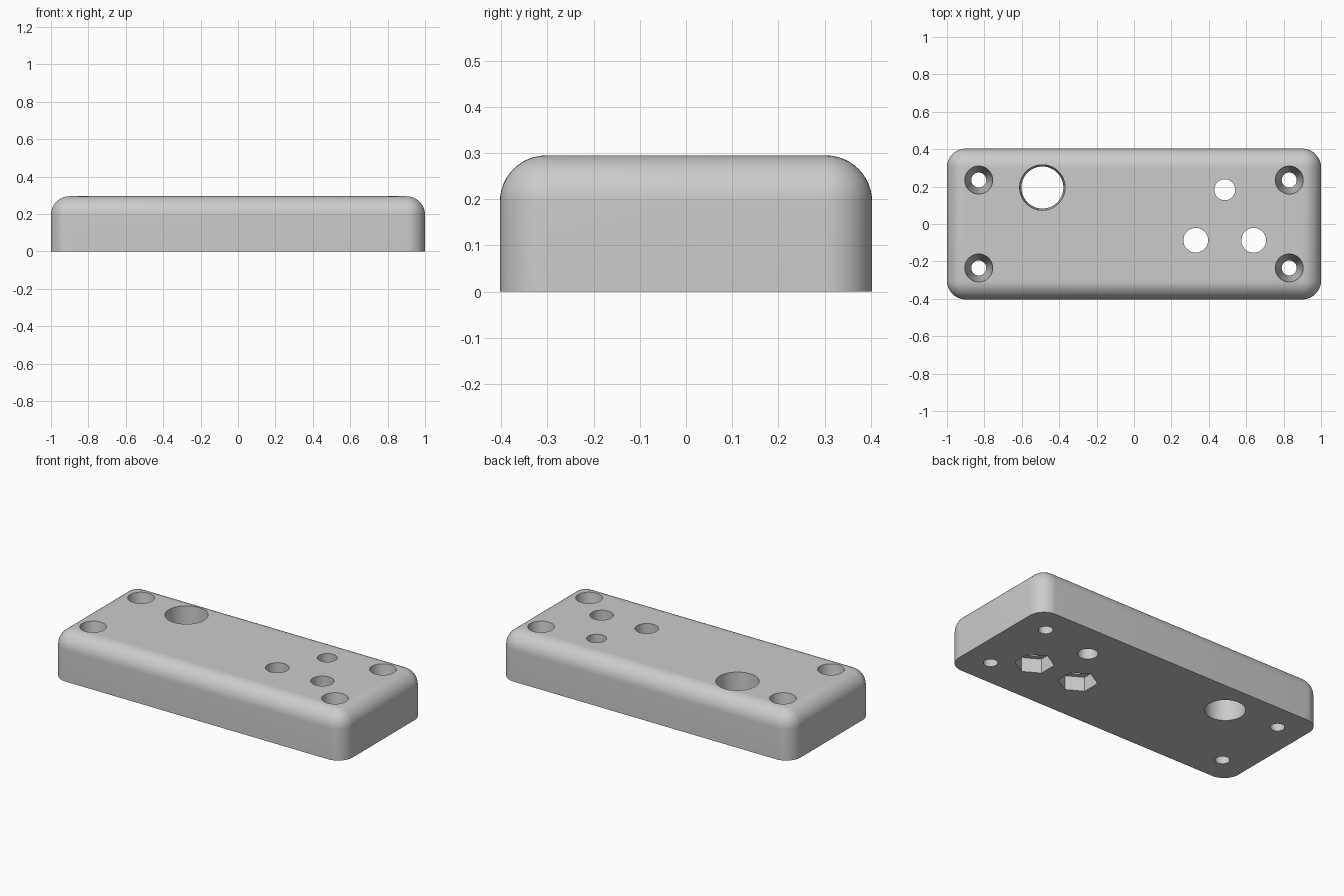
import bpy
import bmesh
from mathutils import Matrix

LENGTH, WIDTH, HEIGHT, RADIUS = 2.0, 0.806, 0.295, 0.1

cube = bpy.data.objects.get("Cube")
if cube:
    bpy.data.objects.remove(cube, do_unlink=True)

grey = bpy.data.materials.new("plain grey")
grey.use_nodes = True
colour = (0.6, 0.6, 0.6, 1)
grey.diffuse_color = colour
grey.node_tree.nodes["Principled BSDF"].inputs["Base Color"].default_value = colour


def make_object(name, bm):
    mesh = bpy.data.meshes.new(name)
    bm.to_mesh(mesh)
    bm.free()
    mesh.materials.append(grey)
    obj = bpy.data.objects.new(name, mesh)
    bpy.context.collection.objects.link(obj)
    return obj


# Block with rounded vertical and top edges and a flat underside
bm = bmesh.new()
bmesh.ops.create_cube(bm, size=1)
bmesh.ops.scale(bm, vec=(LENGTH, WIDTH, HEIGHT), verts=bm.verts)
bmesh.ops.translate(bm, vec=(0, 0, HEIGHT / 2), verts=bm.verts)
rounded = [e for e in bm.edges if max(v.co.z for v in e.verts) > HEIGHT / 2]
bmesh.ops.bevel(bm, geom=rounded, offset=RADIUS, segments=12, profile=0.5,
                affect='EDGES', clamp_overlap=True)
block = make_object("mounting_block", bm)


def cut(name, x, y, low_radius, high_radius, low, high, sides=64):
    """Subtract a straight or tapered hole between two heights."""
    bm = bmesh.new()
    bmesh.ops.create_cone(bm, cap_ends=True, segments=sides,
                          radius1=low_radius, radius2=high_radius,
                          depth=high - low,
                          matrix=Matrix.Translation((x, y, (low + high) / 2)))
    cutter = make_object(name, bm)
    cutter.hide_render = True
    mod = block.modifiers.new(name, 'BOOLEAN')
    mod.operation = 'DIFFERENCE'
    mod.solver = 'EXACT'
    mod.object = cutter
    bpy.context.view_layer.objects.active = block
    bpy.ops.object.modifier_apply(modifier=mod.name)
    bpy.data.objects.remove(cutter, do_unlink=True)


BELOW, ABOVE = -0.01, HEIGHT + 0.01

# Tapered screw holes in the four corners
for sx in (-1, 1):
    for sy in (-1, 1):
        cut("screw_hole", sx * 0.83, sy * 0.235, 0.039, 0.076, BELOW, ABOVE)

# Large, slightly tapered hole and small straight hole
cut("large_hole", -0.49, 0.195, 0.112, 0.122, BELOW, ABOVE)
cut("small_hole", 0.485, 0.183, 0.056, 0.056, BELOW, ABOVE)

# Pair of bolt holes with hexagonal nut pockets underneath
for x in (0.33, 0.64):
    cut("bolt_hole", x, -0.087, 0.066, 0.066, BELOW, ABOVE)
    # Corners of the pocket lie along the length of the block
    bm_turned = Matrix.Rotation(0, 4, 'Z')
    cut("nut_pocket", x, -0.087, 0.11, 0.11, BELOW, 0.088, sides=6)

# Smooth curves with crisp edges
bpy.ops.object.select_all(action='DESELECT')
block.select_set(True)
bpy.context.view_layer.objects.active = block
bpy.ops.object.shade_smooth_by_angle(angle=0.52)
